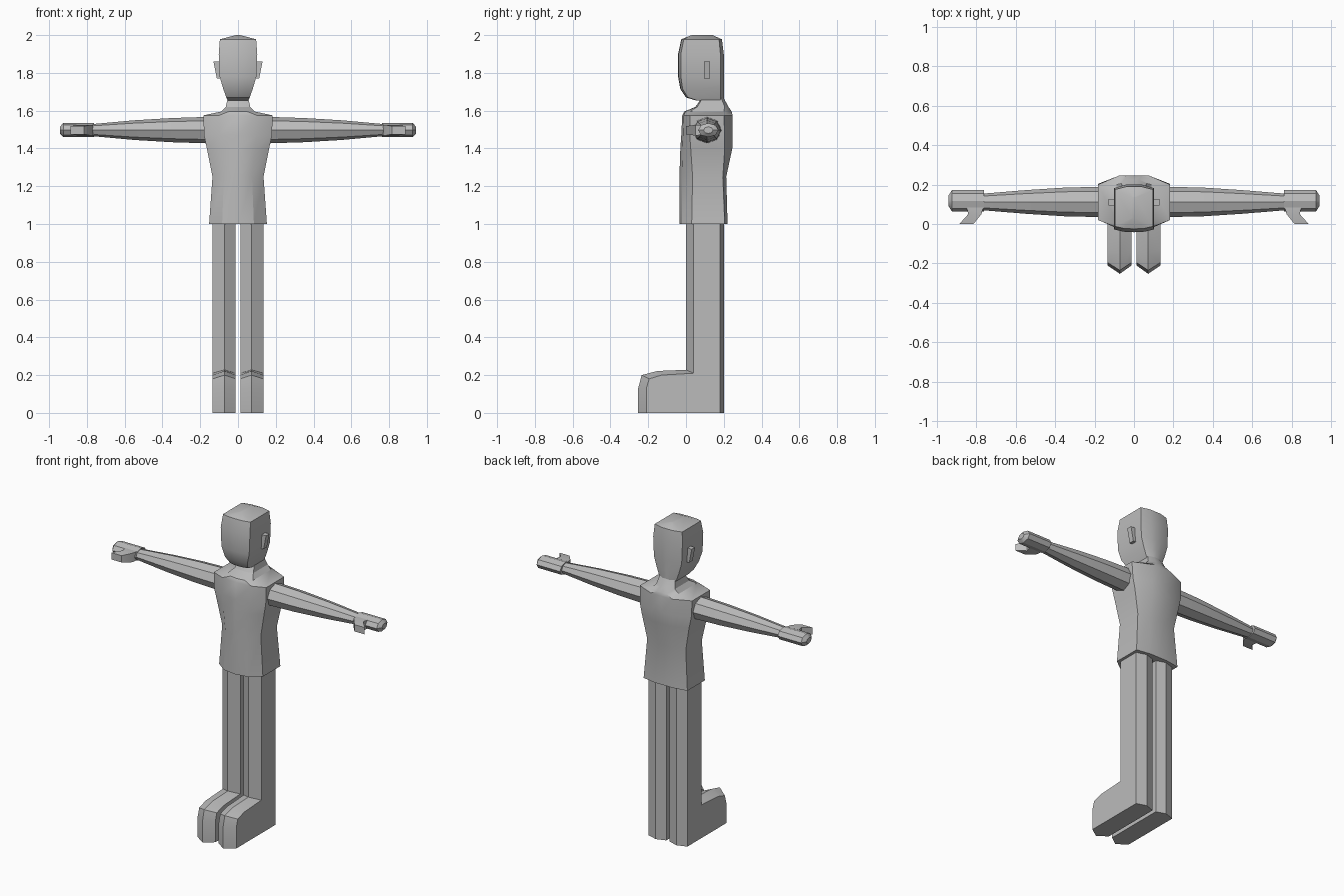
import bpy, bmesh, math

cube = bpy.data.objects.get("Cube")
if cube:
    bpy.data.objects.remove(cube, do_unlink=True)

GREY = (0.5, 0.5, 0.5, 1)
mat = bpy.data.materials.new("plain grey")
mat.use_nodes = True
mat.diffuse_color = GREY
mat.node_tree.nodes["Principled BSDF"].inputs["Base Color"].default_value = GREY


def loft(name, rings):
    """Skin a list of equal-length point rings and cap both ends."""
    bm = bmesh.new()
    loops = [[bm.verts.new(p) for p in ring] for ring in rings]
    n = len(loops[0])
    for a, b in zip(loops, loops[1:]):
        for i in range(n):
            j = (i + 1) % n
            bm.faces.new((a[i], a[j], b[j], b[i]))
    bm.faces.new(loops[0][::-1])
    bm.faces.new(loops[-1])
    bmesh.ops.recalc_face_normals(bm, faces=bm.faces)
    mesh = bpy.data.meshes.new(name)
    bm.to_mesh(mesh)
    bm.free()
    mesh.materials.append(mat)
    obj = bpy.data.objects.new(name, mesh)
    bpy.context.collection.objects.link(obj)
    bpy.ops.object.select_all(action="DESELECT")
    obj.select_set(True)
    bpy.context.view_layer.objects.active = obj
    bpy.ops.object.shade_smooth_by_angle(angle=math.radians(30))
    return obj


def body_ring(z, w, front, front_side, back_side, back):
    """Symmetric section: bowed front and back, flat sides."""
    half = [(w * 0.55, front + 0.2 * (front_side - front)), (w, front_side),
            (w, back_side), (w * 0.4, back)]
    left = [(x, y, z) for x, y in half]
    right = [(-x, y, z) for x, y in reversed(half)]
    return [(0, front, z)] + left + [(0, back, z)] + right


# Torso with sloping shoulders and neck: z, half width, y of front to back
torso = [
    (1.0, 0.153, -0.035, 0.03, 0.205, 0.22),
    (1.25, 0.135, -0.035, 0.035, 0.195, 0.213),
    (1.4, 0.165, -0.03, 0.025, 0.205, 0.245),
    (1.47, 0.18, -0.025, 0.02, 0.205, 0.247),
    (1.575, 0.183, -0.02, 0.02, 0.2, 0.247),
    (1.595, 0.09, -0.01, 0.02, 0.2, 0.242),
    (1.62, 0.065, 0.05, 0.06, 0.205, 0.225),
    (1.67, 0.053, 0.085, 0.09, 0.185, 0.198),
]
loft("torso_and_neck", [body_ring(*row) for row in torso])

# Head
head = [
    (1.655, 0.055, 0.05, 0.055, 0.182, 0.2),
    (1.67, 0.062, 0.0, 0.01, 0.182, 0.2),
    (1.715, 0.078, -0.03, -0.018, 0.182, 0.2),
    (1.78, 0.097, -0.042, -0.027, 0.182, 0.2),
    (1.9, 0.102, -0.042, -0.027, 0.182, 0.2),
    (1.978, 0.096, -0.025, -0.012, 0.175, 0.19),
    (2.0, 0.01, 0.03, 0.03, 0.135, 0.14),
]
loft("head", [body_ring(*row) for row in head])

# Foot and leg silhouettes in y, z: flat sides and the central ridge
leg_side = [(0.18, 0), (0.18, 1), (0.04, 1), (0.04, 0.21),
            (-0.13, 0.2), (-0.195, 0.18), (-0.21, 0.13), (-0.21, 0)]
leg_ridge = [(0.2, 0), (0.2, 1), (0, 1), (0, 0.228),
             (-0.15, 0.222), (-0.235, 0.2), (-0.253, 0.13), (-0.253, 0)]

# Arm sections: x, y radius, z radius
arm = [(0.16, 0.077, 0.07), (0.35, 0.073, 0.064),
       (0.55, 0.06, 0.052), (0.77, 0.042, 0.032)]
hand = [(0.762, 0.054, 0.037), (0.925, 0.054, 0.037), (0.943, 0.025, 0.018)]


def limb_rings(rows, s, y, z):
    angles = [math.tau * i / 8 for i in range(8)]
    return [[(s * x, y + ry * math.cos(a), z + rz * math.sin(a)) for a in angles]
            for x, ry, rz in rows]


def slab(s, x0, x1, y, z0, z1):
    return [(s * x0, y, z0), (s * x1, y, z0), (s * x1, y, z1), (s * x0, y, z1)]


for side, s in (("left", 1), ("right", -1)):
    slices = ((0.012, leg_side), (0.072, leg_ridge), (0.135, leg_side))
    loft(side + "_leg_and_foot",
         [[(s * x, y, z) for y, z in outline] for x, outline in slices])
    loft(side + "_arm", limb_rings(arm, s, 0.112, 1.497))
    loft(side + "_hand", limb_rings(hand, s, 0.118, 1.497))
    loft(side + "_thumb", [slab(s, 0.765, 0.85, 0.085, 1.472, 1.525),
                           slab(s, 0.775, 0.842, 0.05, 1.468, 1.525),
                           slab(s, 0.815, 0.887, 0.0, 1.475, 1.518)])
    # Ear flares outward towards the top
    ear = [(0.085, 1.77), (0.112, 1.77), (0.13, 1.86), (0.09, 1.86)]
    loft(side + "_ear", [[(s * x, y, z) for x, z in ear] for y in (0.095, 0.128)])
